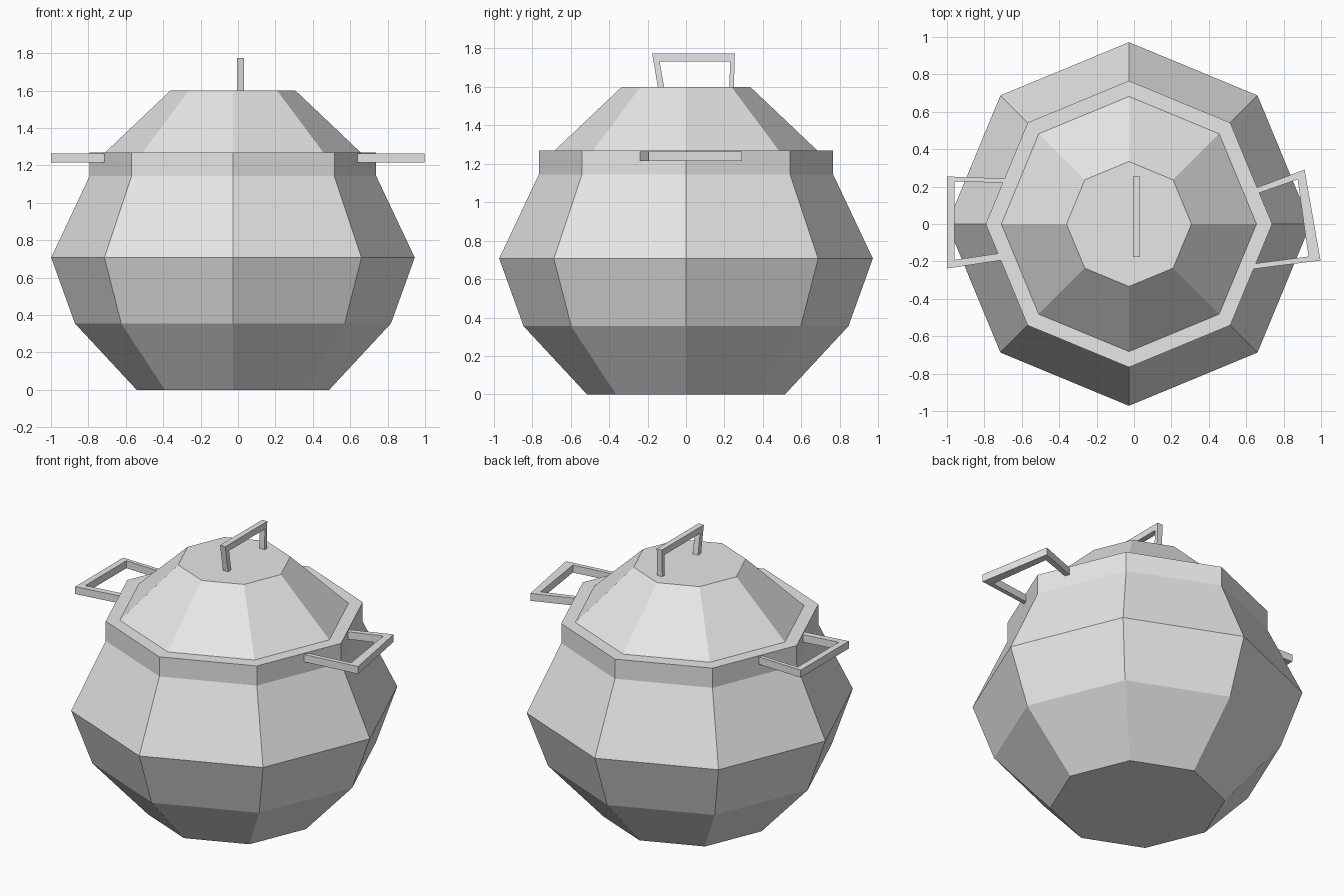
import bpy, bmesh
from math import cos, sin, pi

if "Cube" in bpy.data.objects:
    bpy.data.objects.remove(bpy.data.objects["Cube"])

metal = bpy.data.materials.new("plain grey")
metal.use_nodes = True
GREY = (0.8, 0.8, 0.8, 1)
metal.diffuse_color = GREY
metal.node_tree.nodes["Principled BSDF"].inputs["Base Color"].default_value = GREY

SIDES = 8
CENTRE_X = -0.027


def finish(bm, name):
    bmesh.ops.recalc_face_normals(bm, faces=bm.faces)
    mesh = bpy.data.meshes.new(name)
    bm.to_mesh(mesh)
    bm.free()
    mesh.materials.append(metal)
    obj = bpy.data.objects.new(name, mesh)
    bpy.context.collection.objects.link(obj)
    return obj


def turned(name, profile, cap_bottom, cap_top):
    """Eight-sided turned shape from (radius, height) pairs."""
    bm = bmesh.new()
    rings = [[bm.verts.new((r * cos(2 * pi * i / SIDES), r * sin(2 * pi * i / SIDES), z))
              for i in range(SIDES)] for r, z in profile]
    for low, high in zip(rings, rings[1:]):
        for i in range(SIDES):
            j = (i + 1) % SIDES
            bm.faces.new((low[i], low[j], high[j], high[i]))
    if cap_bottom:
        bm.faces.new(rings[0])
    if cap_top:
        bm.faces.new(rings[-1])
    finish(bm, name).location.x = CENTRE_X


def handle(name, outer, inner, place, start, end):
    """Square-section bracket between two outlines, extruded from start to end."""
    bm = bmesh.new()
    rings = [[bm.verts.new(place(*p, d)) for p, d in
              ((o, start), (i, start), (i, end), (o, end))]
             for o, i in zip(outer, inner)]
    for a, b in zip(rings, rings[1:]):
        for k in range(4):
            m = (k + 1) % 4
            bm.faces.new((a[k], a[m], b[m], b[k]))
    bm.faces.new(rings[0])
    bm.faces.new(rings[-1])
    finish(bm, name)


# Pot with a narrow flat rim, and the lid that rises from it
turned("pot_body", [(0.515, 0), (0.845, 0.355), (0.972, 0.707), (0.766, 1.143),
                    (0.766, 1.27), (0.682, 1.27)], True, False)
turned("lid", [(0.682, 1.27), (0.334, 1.6)], False, True)

# Upright lid handle
handle("lid_handle",
       [(-0.145, 1.59), (-0.176, 1.774), (0.254, 1.774), (0.249, 1.59)],
       [(-0.113, 1.59), (-0.137, 1.733), (0.229, 1.733), (0.226, 1.59)],
       lambda y, z, x: (x, y, z), -0.005, 0.032)


# Flat side handles
def flat(x, y, z):
    return (x, y, z)


handle("right_handle",
       [(-0.67, 0.243), (-1.0, 0.254), (-1.0, -0.238), (-0.69, -0.191)],
       [(-0.67, 0.219), (-0.96, 0.228), (-0.96, -0.192), (-0.69, -0.152)],
       flat, 1.215, 1.263)
handle("left_handle",
       [(0.64, 0.188), (0.912, 0.291), (0.997, -0.195), (0.64, -0.24)],
       [(0.64, 0.156), (0.875, 0.238), (0.933, -0.174), (0.64, -0.212)],
       flat, 1.215, 1.263)
